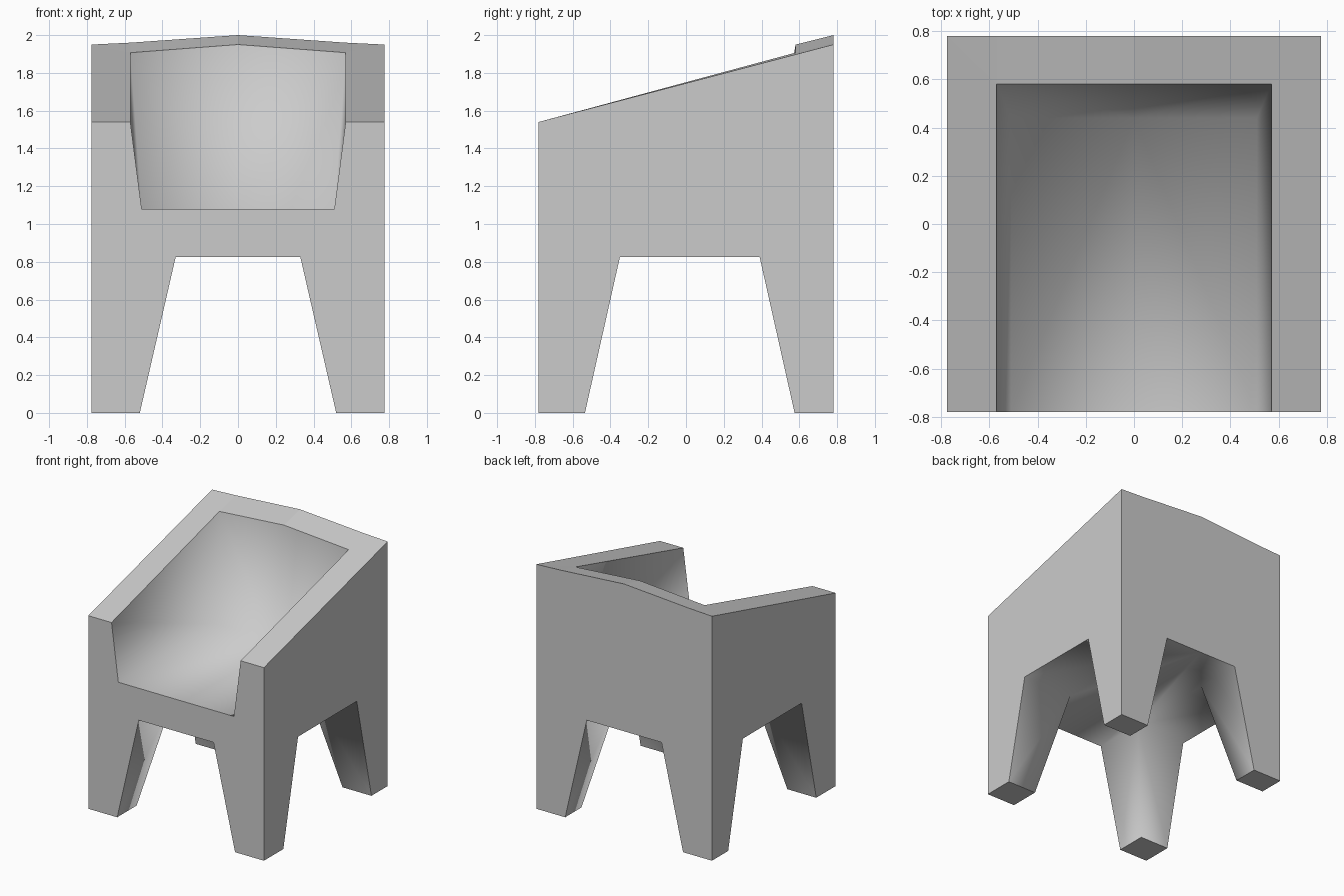
import bpy, bmesh

if "Cube" in bpy.data.objects:
    bpy.data.objects.remove(bpy.data.objects["Cube"])

W, D = 0.775, 0.78            # half width and half depth
SEAT, UNDER = 1.08, 0.825     # seat height, underside height
FOOT_X, LEG_X = 0.52, 0.33    # inner leg x at floor and at underside
FRONT_FOOT, FRONT_LEG = -0.535, -0.35
BACK_FOOT, BACK_LEG = 0.575, 0.39

# key points of the right half
arm_front, arm_back = (W, -D, 1.54), (W, D, 1.95)
rim_front, rim_corner = (0.57, -D, 1.54), (0.57, 0.58, 1.907)
rim_back, peak, rim_peak = (0.57, D, 1.96), (0, D, 2.0), (0, 0.58, 1.95)
seat_front, seat_back = (0.51, -D, SEAT), (0.51, 0.44, SEAT)
seat_front_mid, seat_back_mid = (0, -D, SEAT), (0, 0.44, SEAT)

bm = bmesh.new()
cache = {}


def face(*points, smooth=False):
    for p in points:
        if p not in cache:
            cache[p] = bm.verts.new(p)
    f = bm.faces.new([cache[p] for p in points])
    f.smooth = smooth


def arch(y):
    """Half of the leg opening outline on the front or back wall."""
    return [(0, y, UNDER), (LEG_X, y, UNDER), (FOOT_X, y, 0), (W, y, 0)]


def leg(outer, foot, top):
    """Foot and the two tapered inner walls of a corner leg."""
    inner_foot, inner_top = (FOOT_X, foot, 0), (LEG_X, top, UNDER)
    face((FOOT_X, outer, 0), (W, outer, 0), (W, foot, 0), inner_foot)
    face((FOOT_X, outer, 0), (LEG_X, outer, UNDER), inner_top, inner_foot, smooth=True)
    face((W, foot, 0), inner_foot, inner_top, (W, top, UNDER), smooth=True)


# outer walls
face(*arch(-D), arm_front, rim_front, seat_front, seat_front_mid)
face(*arch(D), arm_back, rim_back, peak)
face((W, -D, 0), (W, FRONT_FOOT, 0), (W, FRONT_LEG, UNDER), (W, BACK_LEG, UNDER),
     (W, BACK_FOOT, 0), (W, D, 0), arm_back, arm_front)

# legs and underside
leg(-D, FRONT_FOOT, FRONT_LEG)
leg(D, BACK_FOOT, BACK_LEG)
face((0, -D, UNDER), (LEG_X, -D, UNDER), (LEG_X, FRONT_LEG, UNDER), (W, FRONT_LEG, UNDER),
     (W, BACK_LEG, UNDER), (LEG_X, BACK_LEG, UNDER), (LEG_X, D, UNDER), (0, D, UNDER), smooth=True)

# sloping rim of the arms and peaked backrest
face(arm_front, arm_back, rim_corner, rim_front)
face(arm_back, rim_back, rim_corner)
face(rim_corner, rim_back, peak, rim_peak)

# smooth seat hollow
face(rim_front, rim_corner, seat_back, seat_front, smooth=True)
face(rim_corner, rim_peak, seat_back_mid, seat_back, smooth=True)
face(seat_front, seat_back, seat_back_mid, seat_front_mid, smooth=True)

# mirror to the left half and join along the centre
both = bm.verts[:] + bm.edges[:] + bm.faces[:]
bmesh.ops.mirror(bm, geom=both, axis='X', merge_dist=0.0001)
bmesh.ops.remove_doubles(bm, verts=bm.verts[:], dist=0.0001)
bmesh.ops.recalc_face_normals(bm, faces=bm.faces[:])

mesh = bpy.data.meshes.new("armchair")
bm.to_mesh(mesh)
bm.free()
chair = bpy.data.objects.new("armchair", mesh)
bpy.context.collection.objects.link(chair)
